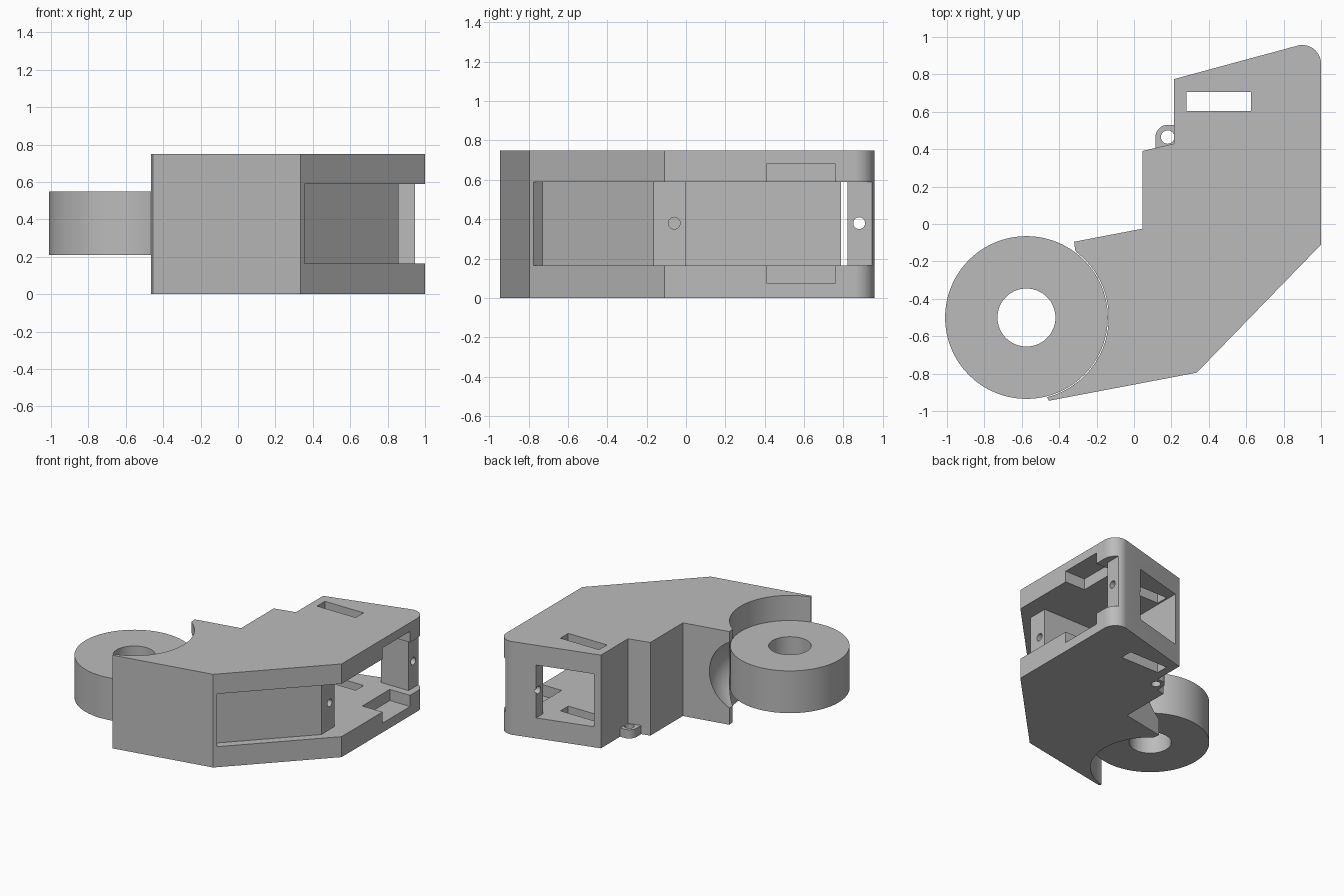
import bpy, bmesh
from math import cos, sin, radians
from mathutils import Matrix

old = bpy.data.objects.get("Cube")
if old:
    bpy.data.objects.remove(old, do_unlink=True)

grey = bpy.data.materials.new("plain grey")
grey.use_nodes = True
grey.diffuse_color = (0.5, 0.5, 0.5, 1)
grey.node_tree.nodes["Principled BSDF"].inputs["Base Color"].default_value = (0.5, 0.5, 0.5, 1)


def make_object(name, bm):
    bmesh.ops.recalc_face_normals(bm, faces=bm.faces)
    mesh = bpy.data.meshes.new(name)
    bm.to_mesh(mesh)
    bm.free()
    mesh.materials.append(grey)
    obj = bpy.data.objects.new(name, mesh)
    bpy.context.collection.objects.link(obj)
    return obj


def prism(name, outline, low, high):
    bm = bmesh.new()
    face = bm.faces.new([bm.verts.new((x, y, low)) for x, y in outline])
    top = bmesh.ops.extrude_face_region(bm, geom=[face])["geom"]
    verts = [v for v in top if isinstance(v, bmesh.types.BMVert)]
    bmesh.ops.translate(bm, vec=(0, 0, high - low), verts=verts)
    return make_object(name, bm)


def box(name, x1, x2, y1, y2, z1, z2):
    return prism(name, [(x1, y1), (x2, y1), (x2, y2), (x1, y2)], z1, z2)


def cylinder(name, centre, radius, depth, axis="Z", sides=96):
    turn = Matrix.Rotation(radians(90), 4, "Y") if axis == "X" else Matrix()
    bm = bmesh.new()
    bmesh.ops.create_cone(bm, cap_ends=True, segments=sides, radius1=radius, radius2=radius,
                          depth=depth, matrix=Matrix.Translation(centre) @ turn)
    return make_object(name, bm)


def ball(name, centre, radius):
    bm = bmesh.new()
    bmesh.ops.create_uvsphere(bm, u_segments=64, v_segments=32, radius=radius,
                              matrix=Matrix.Translation(centre))
    return make_object(name, bm)


def arc(cx, cy, radius, start, end, steps):
    angles = [radians(start + (end - start) * i / steps) for i in range(steps + 1)]
    return [(cx + radius * cos(a), cy + radius * sin(a)) for a in angles]


def activate(obj):
    bpy.ops.object.select_all(action="DESELECT")
    obj.select_set(True)
    bpy.context.view_layer.objects.active = obj


def cut(obj, cutters):
    activate(obj)
    for cutter in cutters:
        cutter.hide_render = True
        mod = obj.modifiers.new("cut", "BOOLEAN")
        mod.operation = "DIFFERENCE"
        mod.solver = "EXACT"
        mod.object = cutter
        bpy.ops.object.modifier_apply(modifier=mod.name)
        bpy.data.objects.remove(cutter, do_unlink=True)


def smooth(obj):
    activate(obj)
    bpy.ops.object.shade_smooth_by_angle(angle=radians(30))


HEIGHT = 0.75
MID = 0.38
LOW, HIGH = 0.165, 0.59
WX, WY = -0.575, -0.5

# Bent housing with one rounded corner
outline = [(-0.455, -0.945), (0.335, -0.795), (1.0, -0.11)]
outline += arc(0.9, 0.857, 0.1, 0, 105, 16)
outline += [(0.215, 0.775), (0.215, 0.43), (0.045, 0.39), (0.045, -0.025),
            (-0.32, -0.095), (-0.315, -0.14), (-0.295, -0.165), (-0.47, -0.915)]
housing = prism("housing", outline, 0, HEIGHT)

# Recess round the outer side, then the cavity and its rear window
recess = prism("recess_cutter",
               [(0.427, -0.845), (1.2, -0.11), (1.2, 1.1), (0.945, 1.1), (0.945, 0.01),
                (0.858, 0.01), (0.858, -0.165), (0.31, -0.73)], LOW, HIGH)
cavity = prism("cavity_cutter",
               [(0.265, 0), (1.1, 0), (1.1, 0.82), (0.7, 0.82), (0.7, 1.2), (0.265, 1.2)],
               LOW, HIGH)
cut(housing, [
    recess,
    cavity,
    # Notches in the floor and ceiling, slots through both plates
    box("notch_cutter", 0.82, 1.1, 0.41, 0.76, 0.075, 0.68),
    box("slot_cutter", 0.28, 0.625, 0.605, 0.705, -0.1, 0.9),
    # Screw holes in the tab and the corner post
    cylinder("tab_hole_cutter", (0.84, -0.06, MID), 0.03, 0.2, "X", 32),
    cylinder("post_hole_cutter", (0.85, 0.88, MID), 0.03, 0.6, "X", 32),
    # Seat for the wheel and the scooped relief beside it
    cylinder("seat_cutter", (WX, WY, MID), 0.44, 1.2),
    ball("relief_cutter", (-0.45, -0.15, 0.4), 0.3),
])
smooth(housing)

# Wheel with a centre bore
wheel = cylinder("wheel", (WX, WY, MID), 0.435, 0.34)
cut(wheel, [cylinder("bore_cutter", (WX, WY, MID), 0.155, 1.0)])
smooth(wheel)

# Small cable eyelet near the base
eyelet = prism("eyelet", [(0.115, 0.40), (0.22, 0.425), (0.22, 0.53)]
               + arc(0.18, 0.465, 0.065, 90, 180, 10), 0, 0.07)
cut(eyelet, [cylinder("eyelet_hole_cutter", (0.18, 0.465, 0.03), 0.036, 0.3, "Z", 32)])
smooth(eyelet)
